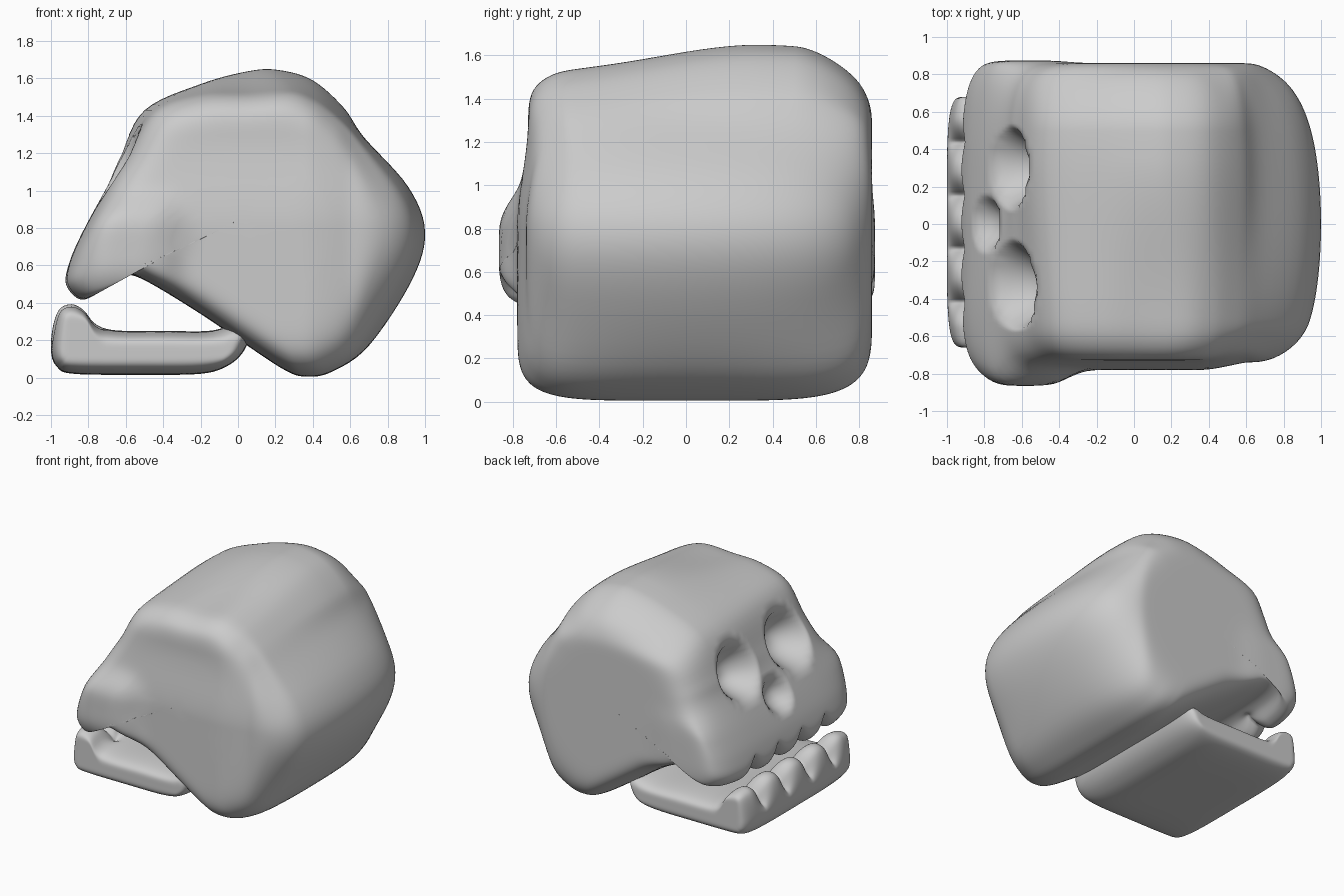
import bpy, bmesh, math
from mathutils import Vector

if "Cube" in bpy.data.objects:
    bpy.data.objects.remove(bpy.data.objects["Cube"])

TEETH = [-0.56, -0.275, 0.01, 0.295, 0.58]


def spline(points, count):
    """Closed Catmull-Rom curve sampled evenly per span."""
    n, out = len(points), []
    for i in range(count):
        f = i * n / count
        j, t = int(f), f - int(f)
        a, b, c, d = (Vector(points[(j + o) % n]) for o in (-1, 0, 1, 2))
        out.append(0.5 * (2 * b + (c - a) * t + (2 * a - 5 * b + 4 * c - d) * t * t
                          + (3 * b - a - 3 * c + d) * t ** 3))
    return out


def relax(points, steps):
    """Smoothed copy of a closed outline."""
    for _ in range(steps):
        n = len(points)
        points = [(points[i - 1] + points[i] * 2 + points[(i + 1) % n]) / 4 for i in range(n)]
    return points


def smooth(a, b, v):
    t = min(1, max(0, (v - a) / (b - a)))
    return t * t * (3 - 2 * t)


def gap(y):
    """0 on a tooth, 1 in the notch between two teeth."""
    if not TEETH[0] < y < TEETH[-1]:
        return 0
    d = min(abs(y - c) for c in TEETH)
    return min(1, d / 0.1425) ** 2.2


def ring_table(n, inner, ends, edge=0.93):
    """Superellipse rings for one half: (relative y, scale)."""
    k0 = (1 - edge ** n) ** (1 / n)
    mid = [edge * i / inner for i in range(inner + 1)]
    cap = [k0 * (1 - i / ends) for i in range(1, ends)]
    return ([(y, (1 - y ** n) ** (1 / n)) for y in mid]
            + [((1 - k ** n) ** (1 / n), k) for k in cap])


def both_sides(n_near, n_far, inner, ends):
    near = [(-y, k) for y, k in ring_table(n_near, inner, ends)]
    return near[:0:-1] + ring_table(n_far, inner, ends)


def loft(name, rings):
    bm = bmesh.new()
    rows = [[bm.verts.new(p) for p in r] for r in rings]
    m = len(rows[0])
    for r, s in zip(rows, rows[1:]):
        for i in range(m):
            bm.faces.new((r[i], r[(i + 1) % m], s[(i + 1) % m], s[i]))
    bm.faces.new(rows[0])
    bm.faces.new(rows[-1])
    bmesh.ops.recalc_face_normals(bm, faces=bm.faces)
    for f in bm.faces:
        f.smooth = True
    me = bpy.data.meshes.new(name)
    bm.to_mesh(me)
    bm.free()
    ob = bpy.data.objects.new(name, me)
    bpy.context.collection.objects.link(ob)
    return ob


# Cranium: one side outline with a low and a high crown, blended across the width
base = [(-.92, .5), (-.85, .42), (-.77, .44), (-.7, .52), (-.6, .55), (-.48, .51),
        (-.2, .34), (.05, .17), (.25, .04), (.36, .005), (.5, .03), (.7, .17),
        (.93, .52), (1.0, .78), (.91, 1.02)]
crown_low = [(.67, 1.28), (.54, 1.4), (.42, 1.49), (.28, 1.54), (.06, 1.53),
             (-.2, 1.52), (-.45, 1.43), (-.6, 1.18)]
crown_high = [(.68, 1.28), (.57, 1.44), (.4, 1.59), (.22, 1.645), (.06, 1.64),
              (-.2, 1.57), (-.5, 1.43), (-.64, 1.17)]
face = [(-.7, 1.02), (-.83, .78), (-.9, .62)]
low = spline(base + crown_low + face, 156)
high = spline(base + crown_high + face, 156)
centre = Vector((.02, .85))
core = [centre + (p - centre) * .5 for p in relax(low, 60)]

# Sockets: y, x, z, half width, half height, depth
sockets = [(.3, -.645, 1.11, .23, .23, .2), (-.33, -.645, 1.12, .25, .24, .2),
           (.0, -.78, .85, .16, .15, .1)]
inward, upward = Vector((.94, -.34)), Vector((.41, .91))


def sculpt(x, y, z):
    # eye and nose sockets pushed into the face
    p, push = Vector((x, z)), 0
    for sy, sx, sz, w, h, depth in sockets:
        q = p - Vector((sx, sz))
        r = math.hypot((y - sy) / w, q.dot(upward) / h)
        if q.dot(inward) < .3 and r < 1:
            push = max(push, depth * (1 - r ** 2.6) ** 1.6)
    # upper teeth notches
    row = smooth(-.66, -.78, x) * smooth(.62, .48, z)
    dz = .08 * gap(y) * row
    dx = .03 * gap(y) * row
    # rounded back of the head and lower far crown
    dx -= .18 * y * y * smooth(.5, .9, x)
    dz -= .07 * smooth(.5, .85, y) * smooth(1.2, 1.5, z)
    # cheekbones and the leaning near side
    bump = math.exp(-(((x + .58) / .25) ** 4 + ((z - .7) / .25) ** 4))
    side = smooth(.5, .74, abs(y))
    if y < 0:
        y += side * (-.085 * bump + .05 * smooth(.8, 1.3, z) + .04 * smooth(.35, .65, x))
    else:
        y += .04 * bump * side * smooth(.9, .8, y)
    return (x + dx + push * inward.x, y, z + dz + push * inward.y)


rings = []
for yn, k in both_sides(5.5, 4.5, 52, 16):
    y = .04 + .82 * yn
    w = smooth(-.6, .35, y)
    ring = []
    for a, b, c in zip(low, high, core):
        p = a.lerp(b, w)
        soft = smooth(-.2, -.5, p.x) * smooth(1.0, .8, p.y)
        p = c + (p - c) * k ** (1 - .4 * soft)
        ring.append((p.x, y, p.y))
    rings.append(ring)


def close_side(ring):
    """Extra shrinking rings that fill the flat of a side."""
    return [[(centre.x + (x - centre.x) * s, y, centre.y + (z - centre.y) * s)
             for x, y, z in ring] for s in (.85, .7, .55, .4, .25, .1)]


rings = close_side(rings[0])[::-1] + rings + close_side(rings[-1])
loft("cranium", [[sculpt(*p) for p in r] for r in rings])

# Lower jaw: rounded plate with a scalloped row of teeth along its front edge
jaw = spline([(-.2, .02), (-.5, .015), (-.88, .02), (-.97, .06), (-1.0, .14), (-.99, .27),
              (-.955, .365), (-.89, .392), (-.825, .36), (-.76, .285), (-.65, .252),
              (-.4, .25), (-.15, .25), (.0, .29), (.07, .26), (.03, .14), (-.06, .06)], 90)
rings = []
for yn, k in both_sides(4.5, 4.5, 50, 14):
    y = .01 + .67 * yn
    g = gap(y)
    ring = []
    for p in jaw:
        lift = .15 * smooth(.2, .37, p.y) * smooth(-.7, -.8, p.x)
        spine = Vector((min(-.08, max(-.89, p.x)), .135 + lift))
        q = spine + (p - spine) * k
        tooth = smooth(-.7, -.8, p.x) * smooth(.16, .36, p.y)
        ring.append((q.x + .04 * g * tooth, y, q.y - .1 * g * tooth))
    rings.append(ring)
loft("lower_jaw", rings)
